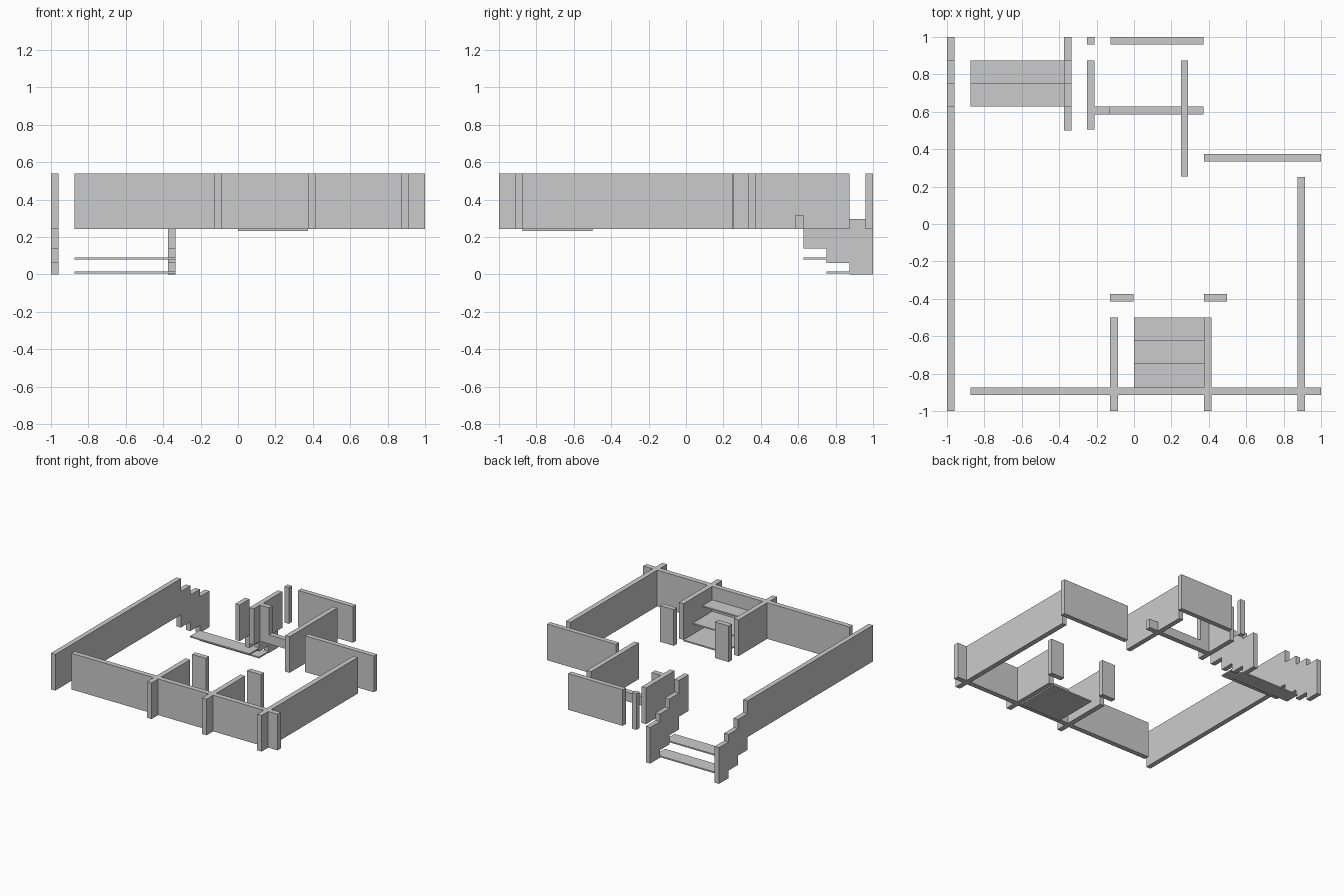
import bpy

if "Cube" in bpy.data.objects:
    bpy.data.objects.remove(bpy.data.objects["Cube"])

Z0, Z1 = 0.243, 0.54   # wall bottom and top


def prism(name, profile, x0, x1):
    """Extrude a (y, z) outline along x."""
    n = len(profile)
    verts = [(x, y, z) for x in (x0, x1) for y, z in profile]
    faces = [tuple(range(n))[::-1], tuple(range(n, 2 * n))]
    faces += [(i, (i + 1) % n, n + (i + 1) % n, n + i) for i in range(n)]
    mesh = bpy.data.meshes.new(name)
    mesh.from_pydata(verts, [], faces)
    obj = bpy.data.objects.new(name, mesh)
    bpy.context.collection.objects.link(obj)
    return obj


def box(name, x0, x1, y0, y1, z0=Z0, z1=Z1):
    return prism(name, [(y0, z0), (y1, z0), (y1, z1), (y0, z1)], x0, x1)


# Walls with a stepped end following the outside stairs
def stepped_wall(name, x0, x1, y_start):
    h = Z1 - Z0
    low = [(y_start, Z0), (0.628, Z0), (0.628, 0.138), (0.752, 0.138),
           (0.752, 0.062), (0.875, 0.062), (0.875, 0), (1, 0)]
    prism(name, low + [(y, z + h) for y, z in reversed(low)], x0, x1)


stepped_wall("left_wall", -1, -0.96, -1)
stepped_wall("stair_side_wall", -0.375, -0.335, 0.5)

# Outside stair treads
box("lower_tread", -0.875, -0.335, 0.752, 0.875, 0.005, 0.016)
box("upper_tread", -0.875, -0.335, 0.628, 0.752, 0.08, 0.091)

# Outer walls
box("front_wall", -0.875, 1, -0.915, -0.873)
box("right_wall", 0.873, 0.915, -1, 0.25)
box("back_right_wall", 0.375, 1, 0.335, 0.375)
box("back_wall", -0.125, 0.372, 0.96, 1)

# Inner partitions and the low wall
box("back_partition", 0.25, 0.29, 0.255, 0.875)
box("entry_partition", -0.25, -0.21, 0.505, 0.875)
box("entry_return_wall", -0.21, -0.127, 0.585, 0.627)
box("low_wall", -0.127, 0.372, 0.585, 0.627, Z0, 0.318)
box("back_post", -0.25, -0.21, 0.96, 1)

# Alcove partitions with a short wall opposite each
for side, x, px in (("left", -0.127, -0.127), ("right", 0.373, 0.373)):
    box(side + "_alcove_wall", x, x + 0.042, -1, -0.5)
    box(side + "_alcove_pier", px, px + 0.125, -0.415, -0.373)

# Shelves in the alcove, shallower towards the top
for i, (y1, z) in enumerate(((-0.5, 0.243), (-0.622, 0.335), (-0.747, 0.43))):
    box(f"alcove_shelf_{i + 1}", 0, 0.375, -0.875, y1, z - 0.011, z)
